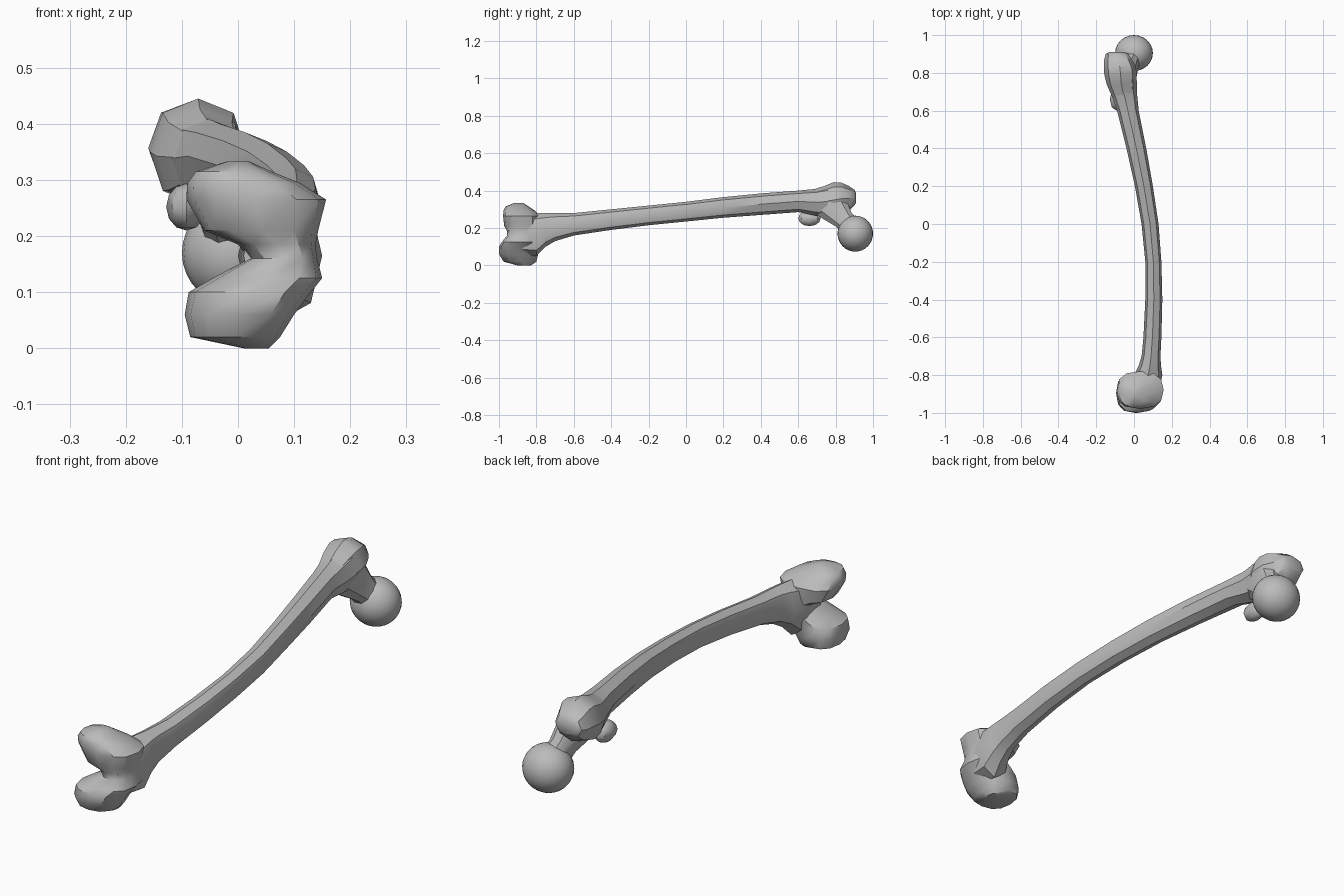
import bpy, bmesh, math
from mathutils import Vector

cube = bpy.data.objects.get("Cube")
if cube:
    bpy.data.objects.remove(cube)

grey = bpy.data.materials.new("bone_grey")
grey.use_nodes = True
grey.diffuse_color = (0.5, 0.5, 0.5, 1)
grey.node_tree.nodes["Principled BSDF"].inputs["Base Color"].default_value = (0.5, 0.5, 0.5, 1)


def finish(name, bm, angle=35):
    bmesh.ops.recalc_face_normals(bm, faces=bm.faces)
    mesh = bpy.data.meshes.new(name)
    bm.to_mesh(mesh)
    bm.free()
    mesh.materials.append(grey)
    obj = bpy.data.objects.new(name, mesh)
    bpy.context.collection.objects.link(obj)
    bpy.ops.object.select_all(action="DESELECT")
    obj.select_set(True)
    bpy.context.view_layer.objects.active = obj
    bpy.ops.object.shade_smooth_by_angle(angle=math.radians(angle))
    return obj


def ring(centre, u, v, sides, power):
    """Rounded outline around a centre, with half axes u and v."""
    def soft(t):
        return math.copysign(abs(t) ** power, t)
    angles = [2 * math.pi * i / sides for i in range(sides)]
    return [centre + u * soft(math.cos(a)) + v * soft(math.sin(a)) for a in angles]


def loft(name, rings, angle=35):
    """Skin a row of outlines and close both ends."""
    bm = bmesh.new()
    loops = [[bm.verts.new(p) for p in r] for r in rings]
    for a, b in zip(loops, loops[1:]):
        for i in range(len(a)):
            j = (i + 1) % len(a)
            bm.faces.new((a[i], a[j], b[j], b[i]))
    bm.faces.new(loops[0])
    bm.faces.new(loops[-1])
    return finish(name, bm, angle)


def shaft_ring(y, x0, x1, z0, z1):
    return ring(Vector(((x0 + x1) / 2, y, (z0 + z1) / 2)),
                Vector(((x1 - x0) / 2, 0, 0)), Vector((0, 0, (z1 - z0) / 2)), 8, 0.9)


def knee_ring(z, x0, x1, y0, y1):
    return ring(Vector(((x0 + x1) / 2, (y0 + y1) / 2, z)),
                Vector(((x1 - x0) / 2, 0, 0)), Vector((0, (y1 - y0) / 2, 0)), 12, 0.8)


def ball(name, centre, radii, segments, rows):
    bm = bmesh.new()
    bmesh.ops.create_uvsphere(bm, u_segments=segments, v_segments=rows, radius=1)
    bmesh.ops.scale(bm, vec=radii, verts=bm.verts)
    bmesh.ops.translate(bm, vec=centre, verts=bm.verts)
    return finish(name, bm)


# Bowed shaft, flared at the knee: y, x range, z range
loft("shaft", [shaft_ring(*s) for s in (
    (-0.90, 0.01, 0.13, 0.06, 0.27),
    (-0.80, 0.00, 0.15, 0.05, 0.28),
    (-0.75, 0.025, 0.143, 0.10, 0.28),
    (-0.70, 0.04, 0.14, 0.13, 0.28),
    (-0.60, 0.05, 0.145, 0.16, 0.28),
    (-0.40, 0.06, 0.15, 0.19, 0.30),
    (-0.20, 0.06, 0.145, 0.215, 0.32),
    (0.00, 0.04, 0.13, 0.235, 0.34),
    (0.20, 0.005, 0.10, 0.255, 0.365),
    (0.40, -0.04, 0.065, 0.27, 0.385),
    (0.60, -0.09, 0.025, 0.285, 0.40),
    (0.70, -0.125, 0.015, 0.265, 0.41),
    (0.76, -0.14, 0.015, 0.26, 0.425))])

# Large outer knob at the hip end
loft("greater_trochanter", [shaft_ring(*s) for s in (
    (0.66, -0.11, 0.01, 0.28, 0.40),
    (0.74, -0.145, 0.01, 0.26, 0.425),
    (0.79, -0.157, 0.015, 0.255, 0.445),
    (0.83, -0.16, 0.01, 0.27, 0.443),
    (0.87, -0.158, -0.01, 0.29, 0.425),
    (0.90, -0.15, -0.03, 0.32, 0.405),
    (0.91, -0.13, -0.05, 0.335, 0.385))])

# Two condyles with the notch between them: z, x range, y range
loft("knee_condyles", [knee_ring(*s) for s in (
    (0.00, 0.01, 0.055, -0.90, -0.83),
    (0.02, -0.085, 0.075, -0.975, -0.80),
    (0.06, -0.095, 0.10, -1.00, -0.79),
    (0.10, -0.088, 0.13, -1.00, -0.79),
    (0.125, -0.045, 0.15, -0.985, -0.78),
    (0.16, 0.02, 0.141, -0.957, -0.78),
    (0.185, 0.00, 0.138, -0.957, -0.78),
    (0.21, -0.06, 0.143, -0.972, -0.78),
    (0.265, -0.092, 0.157, -0.978, -0.78),
    (0.295, -0.09, 0.11, -0.975, -0.81),
    (0.315, -0.075, 0.06, -0.965, -0.84),
    (0.333, -0.02, 0.02, -0.92, -0.87))])

# Neck tapering from the trochanter into the ball
start, end = Vector((-0.06, 0.76, 0.34)), Vector((0, 0.90, 0.18))
across = Vector((1, 0, 0))
along = (end - start).normalized()
side = along.cross(across).normalized()
loft("neck", [ring(start.lerp(end, t), across * w, side * h, 10, 0.9)
              for t, w, h in ((0, 0.07, 0.10), (0.3, 0.06, 0.08),
                              (0.6, 0.05, 0.058), (1, 0.055, 0.06))])

ball("femoral_head", (0, 0.905, 0.17), (0.1, 0.095, 0.096), 24, 16)
ball("lesser_trochanter", (-0.092, 0.66, 0.252), (0.036, 0.06, 0.042), 8, 6)
